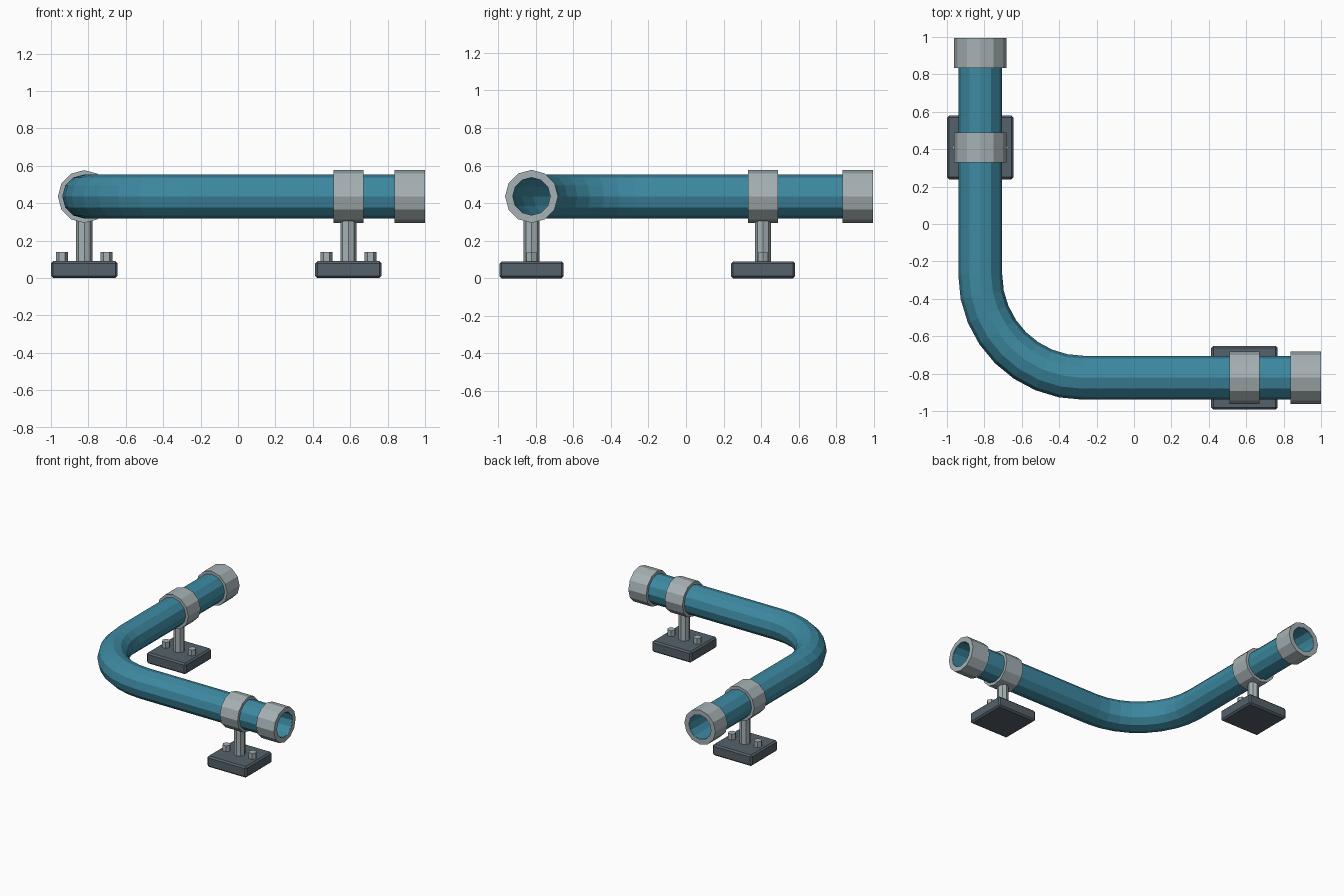
import bpy, bmesh
from math import sin, cos, pi
from mathutils import Vector

if "Cube" in bpy.data.objects:
    bpy.data.objects.remove(bpy.data.objects["Cube"])

C = -0.822      # offset of both pipe legs from the centre
Z = 0.436       # pipe axis height
YMAX = 0.994    # far end of the back leg
BEND = 0.55     # elbow radius
SIDES = 12


def material(name, rgb):
    m = bpy.data.materials.new(name)
    m.diffuse_color = (*rgb, 1)
    m.use_nodes = True
    m.node_tree.nodes["Principled BSDF"].inputs["Base Color"].default_value = m.diffuse_color
    return m


teal = material("teal_paint", (0.047, 0.25, 0.36))
steel = material("light_steel", (0.38, 0.44, 0.46))
slate = material("dark_slate", (0.09, 0.12, 0.145))


def finish(name, bm, mat):
    bmesh.ops.recalc_face_normals(bm, faces=bm.faces)
    me = bpy.data.meshes.new(name)
    bm.to_mesh(me)
    bm.free()
    me.materials.append(mat)
    ob = bpy.data.objects.new(name, me)
    bpy.context.collection.objects.link(ob)
    return ob


def tube(name, stations, r_out, r_in, mat):
    """Hollow tube swept through (point, horizontal side vector) stations."""
    bm = bmesh.new()
    rings = []
    for p, side in stations:
        rings.append([[bm.verts.new(p + r * (cos(2 * pi * k / SIDES) * side
                                             + sin(2 * pi * k / SIDES) * Vector((0, 0, 1))))
                       for k in range(SIDES)] for r in (r_out, r_in)])
    for k in range(SIDES):
        n = (k + 1) % SIDES
        for a, b in zip(rings, rings[1:]):
            for w in (0, 1):
                bm.faces.new((a[w][k], a[w][n], b[w][n], b[w][k]))
        for end in (rings[0], rings[-1]):
            bm.faces.new((end[0][k], end[0][n], end[1][n], end[1][k]))
    return finish(name, bm, mat)


def prism(name, x, y, z0, z1, r, sides, mat):
    bm = bmesh.new()
    bmesh.ops.create_cone(bm, cap_ends=True, segments=sides, radius1=r, radius2=r, depth=z1 - z0)
    # put a corner on the x axis
    first = max(bm.verts, key=lambda v: v.co.y)
    if sides == 6 and abs(first.co.x) < 1e-4:
        for v in bm.verts:
            v.co.x, v.co.y = v.co.y, v.co.x
    bmesh.ops.translate(bm, verts=bm.verts, vec=(x, y, (z0 + z1) / 2))
    return finish(name, bm, mat)


def plate(name, x, y, size, mat):
    bm = bmesh.new()
    bmesh.ops.create_cube(bm, size=1)
    bmesh.ops.scale(bm, verts=bm.verts, vec=size)
    bmesh.ops.bevel(bm, geom=bm.edges[:], offset=0.012, segments=1, affect='EDGES')
    bmesh.ops.translate(bm, verts=bm.verts, vec=(x, y, size[2] / 2))
    return finish(name, bm, mat)


X, Y = Vector((1, 0, 0)), Vector((0, 1, 0))

# Pipe: straight leg, eight-segment elbow, straight leg
path = [(Vector((C, YMAX - 0.004, Z)), X)]
for i in range(9):
    a = pi + i * pi / 16
    d = Vector((cos(a), sin(a), 0))
    path.append((Vector((C + BEND, C + BEND, Z)) + BEND * d, -d))
path.append((Vector((0.996, C, Z)), Y))
tube("pipe", path, 0.1175, 0.1, teal)


def band(name, along_x, lo, hi, r_in):
    if along_x:
        st = [(Vector((t, C, Z)), Y) for t in (lo, hi)]
    else:
        st = [(Vector((C, t, Z)), X) for t in (lo, hi)]
    tube(name, st, 0.141, r_in, steel)


# End collars and support clamps
band("front_end_collar", True, 0.838, 1.0, 0.1015)
band("back_end_collar", False, 0.834, YMAX, 0.1015)
band("front_clamp", True, 0.51, 0.67, 0.11)
band("back_clamp", False, 0.33, 0.49, 0.11)

# Supports: base plate, post and two bolts each
for label, x, y in (("front", 0.59, C), ("back", C, 0.41)):
    plate(label + "_base_plate", x, y, (0.356, 0.342, 0.09), slate)
    prism(label + "_post", x, y, 0.08, Z - 0.115, 0.043, 8, steel)
    for side, s in (("left", -1), ("right", 1)):
        prism(f"{label}_bolt_{side}", x + s * 0.118, y, 0.08, 0.138, 0.032, 6, steel)
